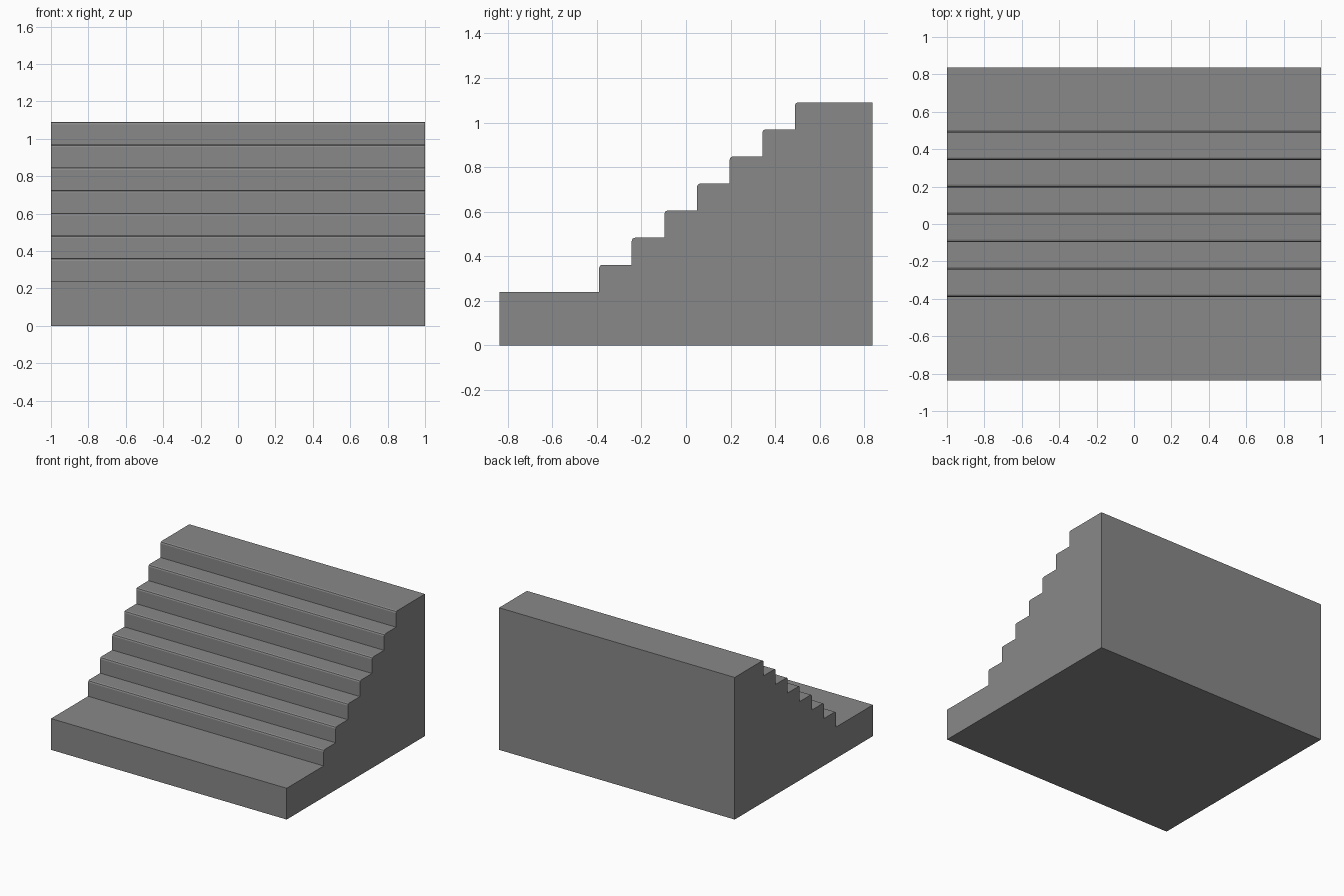
import bpy
import bmesh

cube = bpy.data.objects.get("Cube")
if cube:
    bpy.data.objects.remove(cube, do_unlink=True)

HALF_WIDTH, FRONT, BACK = 1.0, -0.838, 0.838
STEPS, RISE, GOING = 7, 0.1215, 0.1465
BASE_TOP, FIRST_RISER = 0.24, -0.39
NOSING = 0.014

# Concrete material
concrete = bpy.data.materials.new("grey concrete")
concrete.use_nodes = True
grey = (0.25, 0.25, 0.25, 1)
concrete.diffuse_color = grey
concrete.node_tree.nodes["Principled BSDF"].inputs["Base Color"].default_value = grey

# Side profile: landing in front, flight of steps, landing at the top
profile = [(BACK, 0), (FRONT, 0), (FRONT, BASE_TOP)]
for i in range(STEPS):
    y = FIRST_RISER + i * GOING
    profile += [(y, BASE_TOP + i * RISE), (y, BASE_TOP + (i + 1) * RISE)]
profile.append((BACK, BASE_TOP + STEPS * RISE))

# Extrude the profile across the width
bm = bmesh.new()
side = bm.faces.new([bm.verts.new((-HALF_WIDTH, y, z)) for y, z in profile])
extruded = bmesh.ops.extrude_face_region(bm, geom=[side])
moved = [v for v in extruded["geom"] if isinstance(v, bmesh.types.BMVert)]
bmesh.ops.translate(bm, verts=moved, vec=(2 * HALF_WIDTH, 0, 0))
bmesh.ops.recalc_face_normals(bm, faces=bm.faces)

# Ease the nosing of every step
nosings = []
for edge in bm.edges:
    a, b = (v.co for v in edge.verts)
    is_crosswise = abs(a.x - b.x) > HALF_WIDTH
    on_flight = FRONT + 0.1 < a.y < BACK - 0.1
    if is_crosswise and on_flight and edge.is_convex:
        nosings.append(edge)
bmesh.ops.bevel(bm, geom=nosings, offset=NOSING, segments=2,
                profile=0.5, affect='EDGES')

mesh = bpy.data.meshes.new("staircase")
bm.to_mesh(mesh)
bm.free()
mesh.materials.append(concrete)
staircase = bpy.data.objects.new("staircase", mesh)
bpy.context.collection.objects.link(staircase)
